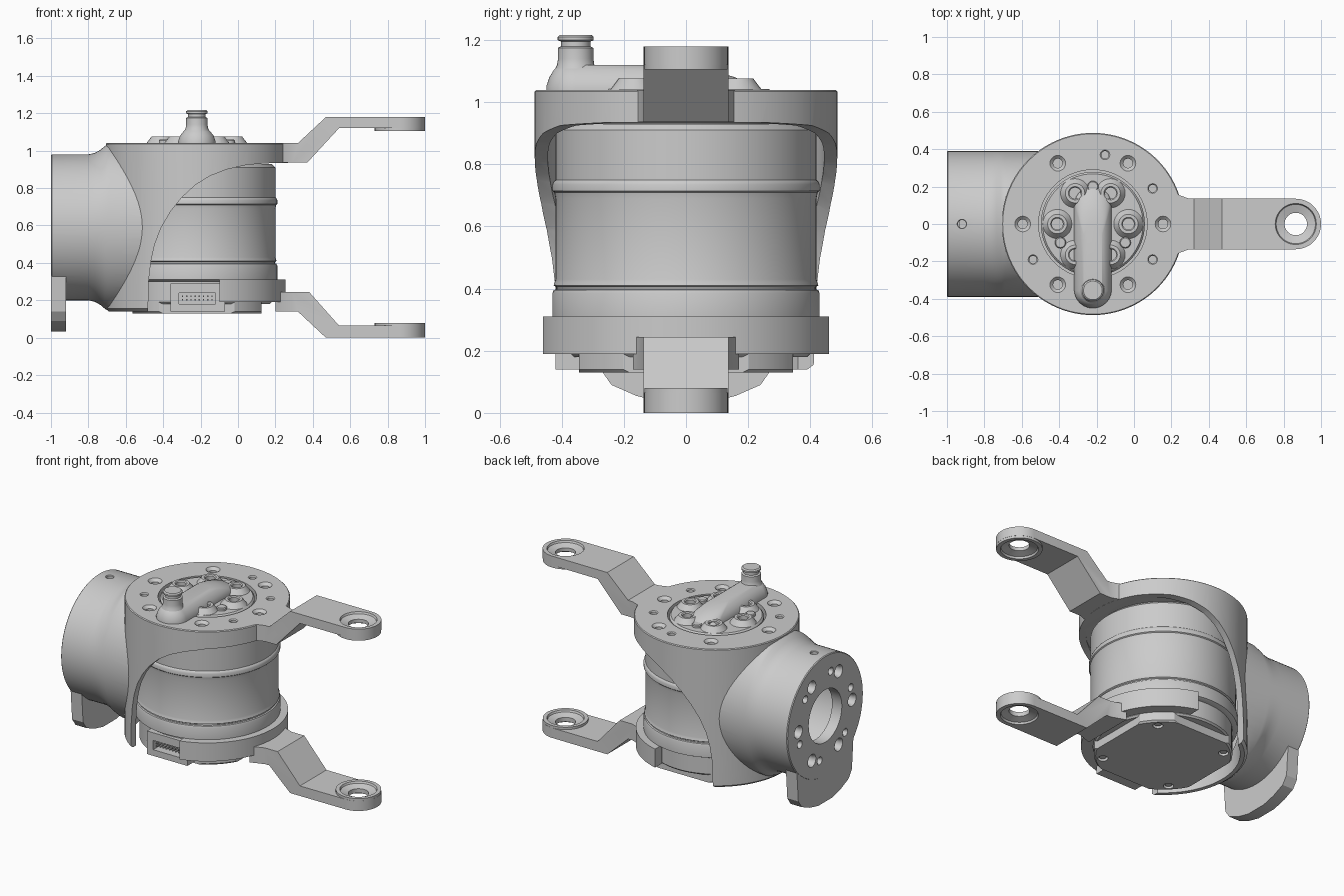
import bpy, bmesh, math
from math import cos, sin, pi, radians

if "Cube" in bpy.data.objects:
    bpy.data.objects.remove(bpy.data.objects["Cube"])

CX = -0.22   # motor axis
CZ = 0.59    # cuff axis height


def obj(name, bm):
    bmesh.ops.recalc_face_normals(bm, faces=bm.faces[:])
    me = bpy.data.meshes.new(name)
    bm.to_mesh(me)
    bm.free()
    o = bpy.data.objects.new(name, me)
    bpy.context.collection.objects.link(o)
    return o


def skin(name, rings):
    """Closed solid from equal-length point rings, capped at both ends."""
    bm = bmesh.new()
    vr = [[bm.verts.new(p) for p in r] for r in rings]
    n = len(vr[0])
    for a, b in zip(vr, vr[1:]):
        for i in range(n):
            j = (i + 1) % n
            bm.faces.new((a[i], a[j], b[j], b[i]))
    bm.faces.new(vr[0][::-1])
    bm.faces.new(vr[-1])
    return obj(name, bm)


def lathe(name, prof, at=(CX, 0, 0), axis='Z', n=72, max_y=9):
    """Revolve (radius, height) points about Z or X through a point."""
    rings = []
    for r, h in prof:
        ring = []
        for k in range(n):
            a = 2 * pi * k / n
            u, v = r * cos(a), min(r, max_y) * sin(a)
            p = (u, v, h) if axis == 'Z' else (h, v, u)
            ring.append([p[i] + at[i] for i in range(3)])
        rings.append(ring)
    return skin(name, rings)


def prism(name, pts, lo, hi, plane):
    put = {'xy': lambda a, b, h: (a, b, h), 'xz': lambda a, b, h: (a, h, b),
           'yz': lambda a, b, h: (h, a, b)}[plane]
    return skin(name, [[put(a, b, h) for a, b in pts] for h in (lo, hi)])


def box(name, x0, x1, y0, y1, z0, z1):
    return prism(name, [(x0, y0), (x1, y0), (x1, y1), (x0, y1)], z0, z1, 'xy')


def boolean(target, tool, op='DIFFERENCE'):
    m = target.modifiers.new("b", 'BOOLEAN')
    m.operation, m.object, m.solver = op, tool, 'EXACT'
    bpy.context.view_layer.objects.active = target
    bpy.ops.object.modifier_apply(modifier=m.name)
    bpy.data.objects.remove(tool)


def polar(r, deg):
    return CX + r * cos(radians(deg)), r * sin(radians(deg))


def drill(target, x, y, top, r, depth, sink):
    """Countersunk hole from above."""
    boolean(target, lathe("cutter", [(r, top - depth), (r, top - sink), (r + sink + .005, top + .005)],
                          (x, y, 0), n=20))


def make_arm(name, profile, eye_z, boss_z):
    """Bent strap with a rounded, countersunk eye."""
    arm = prism(name, profile, -.3, .3, 'xz')
    eye = [(.865 + .135 * cos(a), .135 * sin(a)) for a in [pi * (k / 24 - .5) for k in range(25)]]
    plan = [(.2, -.17), (.29, -.137)] + eye + [(.29, .137), (.2, .17)]
    boolean(arm, prism("cutter", plan, -1, 2, 'xy'), 'INTERSECT')
    boolean(arm, lathe("boss", [(.134, boss_z[0]), (.134, boss_z[1])], (.865, 0, 0), n=48), 'UNION')
    lo, hi = eye_z
    boolean(arm, lathe("cutter", [(.114, lo - .01), (.105, lo + .012), (.06, lo + .026), (.06, hi - .026),
                                  (.105, hi - .012), (.114, hi + .01)], (.865, 0, 0), n=48))
    return arm


# Bracket: round shell around the motor blended into the horizontal cuff
bracket = lathe("bracket", [(.47, .14), (.487, .155), (.487, 1.035), (.482, 1.04)], n=96)
boolean(bracket, lathe("cuff", [(.385, -1), (.39, -.995), (.39, -.8), (.398, -.765), (.415, -.735),
                                (.435, -.712), (.448, -.69), (.448, -.3)],
                       (0, 0, CZ), 'X', 96, .39), 'UNION')
# hanging lip under the cuff
lip = [(.29, .34), (.275, .14), (.24, .09), (.16, .055), (.07, .033)]
boolean(bracket, prism("lip", lip + [(-y, z) for y, z in lip[::-1]] + [(-.15, .24), (0, .215), (.15, .24)],
                       -.999, -.92, 'yz'), 'UNION')
# hollow inside and sweeping side opening
boolean(bracket, lathe("cutter", [(.33, -.93), (.33, -.4)], (0, 0, CZ), 'X'))
boolean(bracket, lathe("cutter", [(.445, -.1), (.445, .932)], n=96))
sweep = [(.6, .936), (.2, .935), (.05, .925), (-.06, .9), (-.15, .865), (-.23, .815), (-.3, .75), (-.36, .675),
         (-.41, .59), (-.445, .5), (-.465, .41), (-.478, .3), (-.485, -.1), (.6, -.1)]
boolean(bracket, prism("cutter", sweep, -.7, .7, 'xz'))
# upper arm
boolean(bracket, make_arm("upper_arm", [(.15, .936), (.37, .936), (.54, 1.12), (1.05, 1.12), (1.05, 1.18),
                                        (.47, 1.18), (.32, 1.04), (.15, 1.04)], (1.105, 1.18), (1.105, 1.13)), 'UNION')
# holes in the top ring and cuff
boolean(bracket, lathe("cutter", [(.29, .8), (.29, 1.2)]))
for k in range(6):
    drill(bracket, *polar(.375, 60 * k), 1.04, .025, .07, .017)
for x, y in [(.1, .19), (.1, -.19), (-.155, .37), (-.54, -.19)]:
    drill(bracket, x, y, 1.04, .02, .06, .006)
drill(bracket, -.92, 0, .98, .022, .1, .004)
boolean(bracket, lathe("cutter", [(.17, -1.1), (.17, -.85)], (0, 0, CZ), 'X', 48))
for k in range(6):
    for off, r in ((30, .034), (48, .018)):
        a = radians(60 * k + off)
        boolean(bracket, lathe("cutter", [(r + .012, -1.01), (r, -.985), (r, -.9)],
                               (0, .275 * sin(a), CZ + .275 * cos(a)), 'X', 20))

# Motor housing with its beads
lathe("motor_body", [(.41, .30), (.43, .31), (.43, .385), (.426, .395), (.418, .398), (.418, .405), (.426, .41),
                     (.423, .42), (.42, .43), (.42, .69), (.424, .71), (.43, .715), (.43, .735), (.426, .745),
                     (.42, .75), (.42, .91), (.40, .93)], n=96)

# Motor base with connector socket
base = lathe("motor_base", [(.39, .18), (.40, .19), (.40, .305)])
boolean(base, box("block", -.36, -.07, -.42, -.15, .14, .29), 'UNION')
boolean(base, box("cutter", -.315, -.12, -.5, -.36, .18, .24))
for k in range(8):
    for z in (.2, .218):
        x = -.3 + k * .0225
        box("connector_pin", x, x + .007, -.41, -.35, z, z + .007)

# Bottom cover: a disc with flattened sides
cover = lathe("bottom_cover", [(.39, .13), (.40, .14), (.40, .19)])
boolean(cover, box("cutter", CX - .345, CX + .345, -.345, .345, 0, .3), 'INTERSECT')
for k in range(4):
    x, y = polar(.35, 45 + 90 * k)
    boolean(cover, lathe("cutter", [(.03, .1), (.03, .15)], (x, y, 0), n=20))
    lathe("cover_screw", [(.02, .138), (.02, .16)], (x, y, 0), n=20)

# Lower half-ring flange and arm
flange = lathe("lower_flange", [(.475, .19), (.475, .31)], n=96)
boolean(flange, lathe("cutter", [(.405, .1), (.405, .4)]))
boolean(flange, box("cutter", -1, -.1, -1, 1, 0, 1))
arm = make_arm("lower_arm", [(.15, .14), (.32, .14), (.47, 0), (1.05, 0), (1.05, .065), (.54, .065),
                             (.38, .245), (.15, .245)], (0, .08), (.05, .08))
boolean(flange, arm, 'UNION')

# Rotor hub with bolt bosses and locating pins
hub = lathe("rotor_hub", [(.278, .92), (.278, 1.03), (.268, 1.042)])
for k in range(6):
    boolean(hub, lathe("lobe", [(.085, 1.03), (.078, 1.042), (.052, 1.076)], (*polar(.19, 60 * k), 0), n=28), 'UNION')
for k in range(6):
    drill(hub, *polar(.19, 60 * k), 1.076, .03, .04, .006)
for a in (90, 210, 330):
    lathe("locating_pin", [(.03, 1.03), (.03, 1.055), (.025, 1.06)], (*polar(.2, a), 0), n=24)


# Raised channel and outlet post
def capsule(r, y0, y1, z):
    return [(CX + r * cos(a), (y0 if a >= pi else y1) + r * sin(a), z)
            for a in [2 * pi * k / 48 + pi / 48 for k in range(48)]]


skin("outlet_channel", [capsule(.1, -.35, .1, 1.03), capsule(.1, -.35, .1, 1.05), capsule(.09, -.35, .07, 1.08),
                        capsule(.07, -.355, 0, 1.105), capsule(.05, -.355, -.06, 1.12)])
lathe("outlet_post", [(.075, 1.09), (.06, 1.12), (.057, 1.14), (.057, 1.175), (.047, 1.18), (.047, 1.195),
                      (.058, 1.2), (.058, 1.21), (.05, 1.217)], (CX, -.355, 0), n=36)

# Smooth round faces, keep hard edges
for o in bpy.context.scene.objects:
    o.select_set(True)
bpy.context.view_layer.objects.active = bracket
bpy.ops.object.shade_smooth_by_angle(angle=radians(30))
